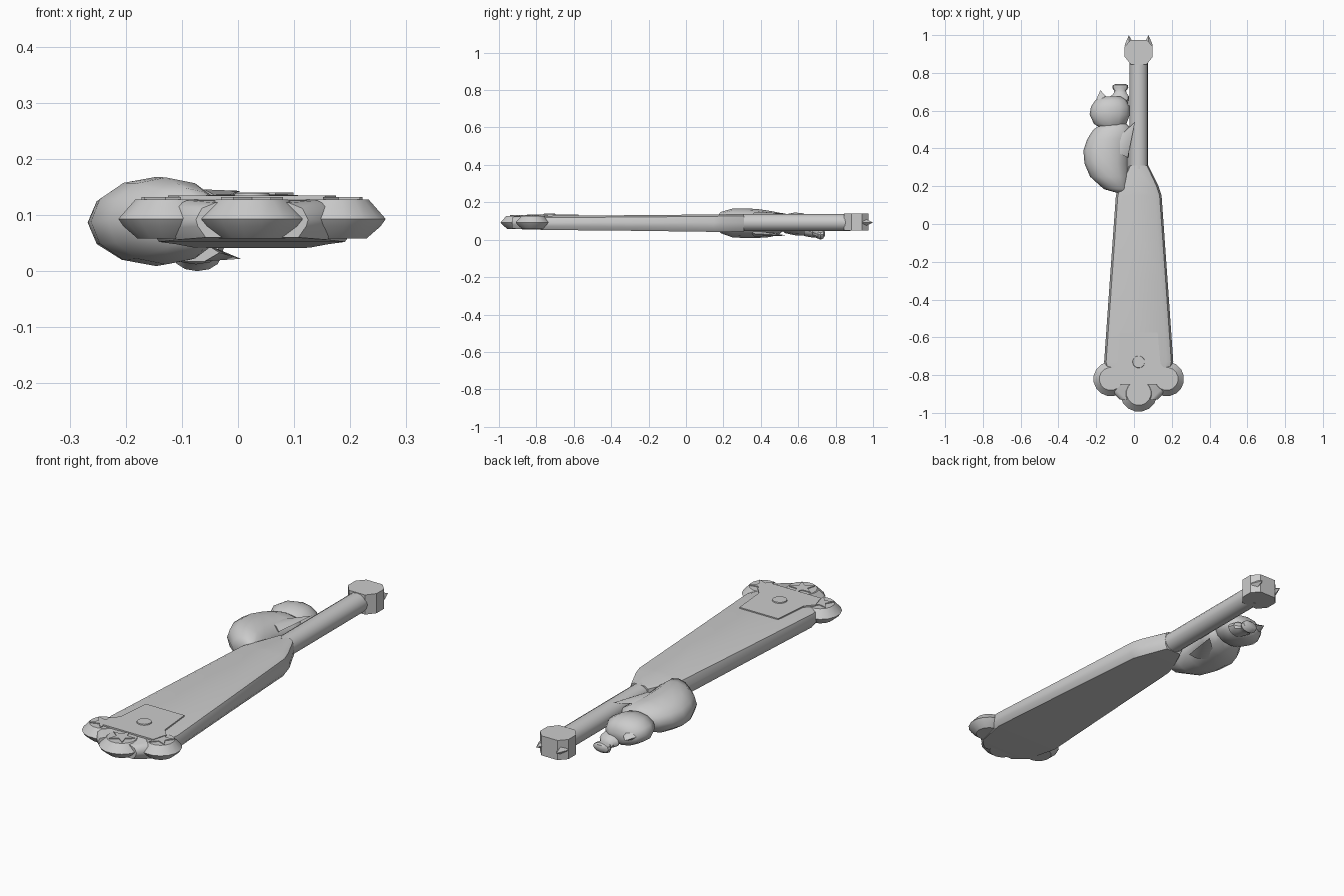
import bpy, bmesh, math
from mathutils import Vector

if "Cube" in bpy.data.objects:
    bpy.data.objects.remove(bpy.data.objects["Cube"])

CX, CZ = 0.025, 0.092   # centre line of the paddle

grey = bpy.data.materials.new("plain grey")
grey.diffuse_color = (0.6, 0.6, 0.6, 1)
grey.use_nodes = True
grey.node_tree.nodes["Principled BSDF"].inputs["Base Color"].default_value = grey.diffuse_color


def finish(name, bm, angle=40):
    bmesh.ops.recalc_face_normals(bm, faces=bm.faces)
    me = bpy.data.meshes.new(name)
    bm.to_mesh(me)
    bm.free()
    me.materials.append(grey)
    ob = bpy.data.objects.new(name, me)
    bpy.context.collection.objects.link(ob)
    bpy.ops.object.select_all(action='DESELECT')
    ob.select_set(True)
    bpy.context.view_layer.objects.active = ob
    bpy.ops.object.shade_smooth_by_angle(angle=math.radians(angle))
    return ob


def loft(name, rings, angle=40):
    """Skin equal-length point rings and cap both ends."""
    bm = bmesh.new()
    vs = [[bm.verts.new(p) for p in r] for r in rings]
    for a, b in zip(vs, vs[1:]):
        for i in range(len(a)):
            j = (i + 1) % len(a)
            bm.faces.new((a[i], a[j], b[j], b[i]))
    bm.faces.new(vs[0])
    bm.faces.new(vs[-1])
    return finish(name, bm, angle)


def oval(y, x0, x1, z0, z1, n=12):
    """Upright oval ring filling the given x and z range."""
    return [((x0 + x1) / 2 + (x1 - x0) / 2 * math.cos(math.tau * i / n), y,
             (z0 + z1) / 2 + (z1 - z0) / 2 * math.sin(math.tau * i / n)) for i in range(n)]


def disc(x, y, z, r, n=16):
    return [(x + r * math.cos(math.tau * (i + .5) / n),
             y + r * math.sin(math.tau * (i + .5) / n), z) for i in range(n)]


def spike(name, base, tip, r, n=4, flat=1.0):
    """Pointed cone from base to tip, squashed in z by flat."""
    base, tip = Vector(base), Vector(tip)
    d = (tip - base).normalized()
    side = d.cross(Vector((0, 0, 1))).normalized()
    up = side.cross(d)
    bm = bmesh.new()
    ring = [bm.verts.new(base + side * r * math.cos(math.tau * i / n)
                         + up * r * flat * math.sin(math.tau * i / n)) for i in range(n)]
    top = bm.verts.new(tip)
    for i in range(n):
        bm.faces.new((ring[i], ring[(i + 1) % n], top))
    bm.faces.new(ring)
    return finish(name, bm, 50)


def plate(name, pts, z0, z1):
    return loft(name, [[(x, y, z0) for x, y in pts], [(x, y, z1) for x, y in pts]], 30)


# Blade: chamfered section widening towards the front
def section(y, w, z0, z1):
    b = min(0.035, w * 0.45)
    half = [(w - b * .5, z0), (w - b * .1, z0 + .02), (w, CZ), (w - b * .3, z1 - .01), (w - b, z1)]
    return [(CX + x, y, z) for x, z in half] + [(CX - x, y, z) for x, z in reversed(half)]


loft("blade", [section(-.93, .10, .060, .122), section(-.88, .15, .056, .126),
               section(-.73, .183, .052, .128), section(-.30, .153, .048, .131),
               section(.15, .121, .042, .135), section(.20, .105, .041, .136),
               section(.31, .050, .045, .137)])

# Handle with a rounded section
loft("handle", [oval(y, CX - .049, CX + .049, .046, .138, 16) for y in (.29, .88)])

# Octagonal end cap with two claws
cap = [(CX + x, y) for x, y in ((-.042, .845), (.042, .845), (.074, .885), (.074, .94),
                                (.042, .975), (-.042, .975), (-.074, .94), (-.074, .885))]
plate("end_cap", cap, .048, .14)
for s in (-1, 1):
    spike("end_claw", (CX + s * .05, .945, CZ), (CX + s * .052, 1.0, CZ), .026)

# Three toes with bevelled rims, each with a raised star
for x, y, r, turn in ((CX - .148, -.82, .092, -.25), (CX, -.895, .099, 0), (CX + .148, -.82, .092, .25)):
    loft("toe", [disc(x, y, .058, r * .62), disc(x, y, .080, r * .9), disc(x, y, .093, r),
                 disc(x, y, .128, r * .66)], 25)
    star = []
    for i in range(10):
        a = math.pi / 2 + turn + i * math.pi / 5
        k = .058 if i % 2 == 0 else .024
        star.append((x + k * math.cos(a), y + k * math.sin(a)))
    plate("toe_star", star, .122, .132)

# Paw pad plate and round stud on the blade top
pad = [(CX + x, y) for x, y in ((-.10, -.575), (.10, -.575), (.115, -.74), (.15, -.78),
                                (.13, -.85), (-.13, -.85), (-.15, -.78), (-.115, -.74))]
plate("paw_pad", pad, .127, .1345)
loft("pad_stud", [disc(CX, -.73, .132, .033), disc(CX, -.73, .139, .031)])

# Plump body clinging to the handle
loft("figure_body", [oval(*r) for r in (
    (.165, -.09, -.03, .06, .12), (.185, -.16, -.025, .035, .148),
    (.25, -.232, -.025, .012, .167), (.32, -.262, -.03, .009, .168),
    (.39, -.268, -.025, .010, .163), (.45, -.247, -.015, .014, .154),
    (.50, -.215, -.01, .030, .144), (.53, -.17, -.04, .055, .125))], 50)

# Hands reaching above and below the handle
for z0, z1 in ((.130, .143), (.033, .022)):
    spike("figure_hand", (-.085, .38, z0), (.005, .54, z1), .06, 6, .3)

# Head with an ear and a drooping knob
loft("figure_head", [oval(*r) for r in (
    (.505, -.17, -.08, .06, .115), (.53, -.212, -.04, .035, .135),
    (.58, -.235, -.022, .024, .145), (.62, -.228, -.022, .022, .143),
    (.655, -.205, -.04, .026, .128), (.675, -.165, -.07, .045, .10))], 50)
spike("figure_ear", (-.165, .63, .085), (-.178, .708, .08), .052, 6, .6)
loft("figure_knob", [oval(*r) for r in (
    (.63, -.12, -.03, .020, .085), (.675, -.125, -.025, .012, .07),
    (.69, -.108, -.038, .012, .058), (.705, -.104, -.042, .006, .052),
    (.72, -.115, -.030, .000, .052), (.735, -.112, -.033, .008, .052),
    (.742, -.095, -.048, .02, .045))], 35)
